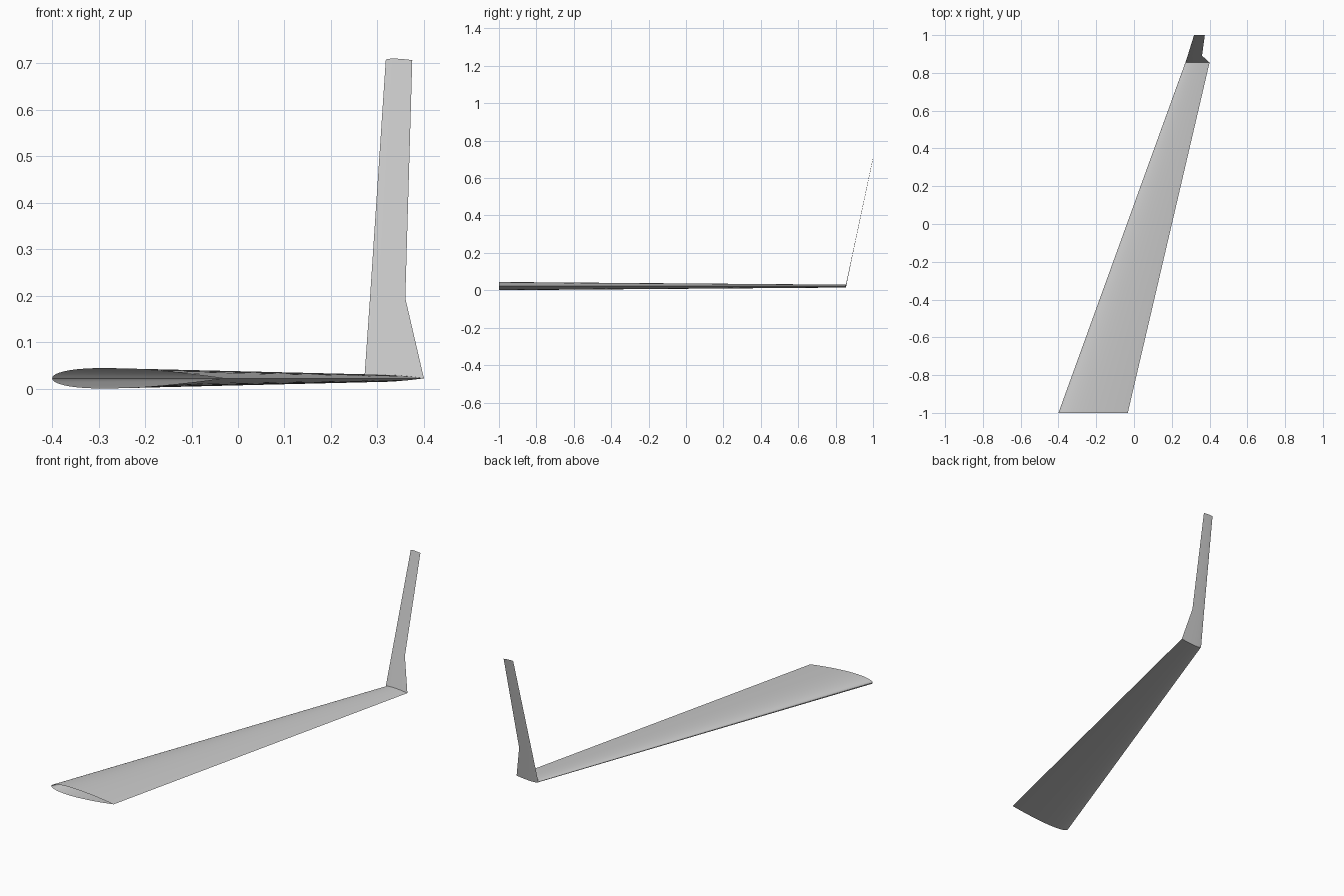
import bpy
import bmesh
import math

cube = bpy.data.objects.get("Cube")
if cube:
    bpy.data.objects.remove(cube)

grey = bpy.data.materials.new("light grey")
grey.use_nodes = True
colour = (0.6, 0.6, 0.6, 1)
grey.diffuse_color = colour
grey.node_tree.nodes["Principled BSDF"].inputs["Base Color"].default_value = colour

STEPS = 24      # points along each skin
MID = 0.0225    # height of the chord line


def half_thickness(t):
    """Symmetric aerofoil, twelve percent thick, closed trailing edge."""
    return 0.6 * (0.2969 * math.sqrt(t) - 0.126 * t - 0.3516 * t**2
                  + 0.2843 * t**3 - 0.1036 * t**4)


def section(lead, trail, y, z):
    """Aerofoil loop: upper skin to the nose, lower skin back."""
    chord = trail - lead
    points = []
    for i in range(2 * STEPS):
        angle = math.pi * i / STEPS
        t = (1 + math.cos(angle)) / 2
        side = 1 if i <= STEPS else -1
        points.append((lead + chord * t, y, z + side * chord * half_thickness(t)))
    return points


def loft(name, stations):
    """Open-ended skin through a row of aerofoil sections."""
    bm = bmesh.new()
    loops = [[bm.verts.new(p) for p in section(*s)] for s in stations]
    for a, b in zip(loops, loops[1:]):
        for i in range(len(a)):
            j = (i + 1) % len(a)
            bm.faces.new((a[i], b[i], b[j], a[j]))
    mesh = bpy.data.meshes.new(name)
    bm.to_mesh(mesh)
    bm.free()
    mesh.materials.append(grey)
    obj = bpy.data.objects.new(name, mesh)
    bpy.context.collection.objects.link(obj)
    bpy.ops.object.select_all(action="DESELECT")
    obj.select_set(True)
    bpy.context.view_layer.objects.active = obj
    bpy.ops.object.shade_smooth_by_angle(angle=math.radians(30))
    return obj


# Sections: leading edge x, trailing edge x, y, z
root = (-0.4, -0.033, -1, MID)
tip = (0.272, 0.4, 0.855, MID)
knee = (0.284, 0.36, 0.891, 0.195)
top = (0.318, 0.375, 1, 0.707)

loft("wing", [root, tip])
loft("winglet", [tip, knee, top])
